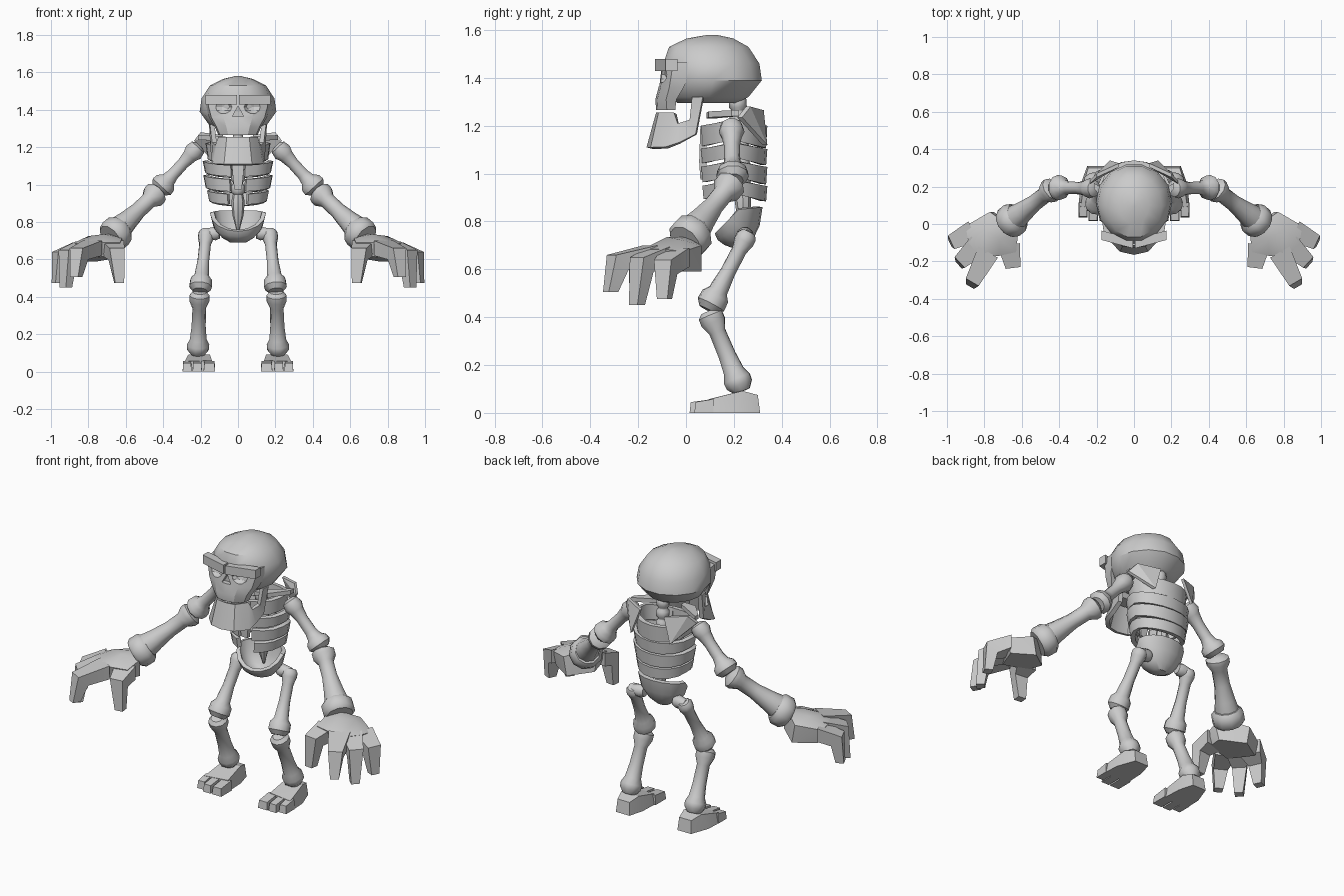
import bpy, bmesh, math
from mathutils import Vector

if "Cube" in bpy.data.objects:
    bpy.data.objects.remove(bpy.data.objects["Cube"])

BONE = bpy.data.materials.new("bone_grey")
BONE.diffuse_color = (0.6, 0.6, 0.6, 1)
BONE.use_nodes = True
BONE.node_tree.nodes["Principled BSDF"].inputs["Base Color"].default_value = BONE.diffuse_color


def finish(name, bm, angle=40):
    """Turn a bmesh into a named object, smooth below the given angle."""
    bmesh.ops.recalc_face_normals(bm, faces=bm.faces)
    me = bpy.data.meshes.new(name)
    bm.to_mesh(me)
    bm.free()
    me.materials.append(BONE)
    for p in me.polygons:
        p.use_smooth = True
    me.set_sharp_from_angle(angle=math.radians(angle))
    ob = bpy.data.objects.new(name, me)
    bpy.context.collection.objects.link(ob)
    return ob


def loft(name, rings, angle=40):
    """Skin closed rings of equal length and cap both ends."""
    bm = bmesh.new()
    rows = [[bm.verts.new(p) for p in r] for r in rings]
    n = len(rows[0])
    for a, b in zip(rows, rows[1:]):
        for i in range(n):
            bm.faces.new((a[i], a[(i + 1) % n], b[(i + 1) % n], b[i]))
    bm.faces.new(rows[0])
    bm.faces.new(rows[-1])
    return finish(name, bm, angle)


def hull(name, pts, angle=25):
    bm = bmesh.new()
    vs = [bm.verts.new(p) for p in pts]
    bmesh.ops.convex_hull(bm, input=vs)
    loose = [v for v in bm.verts if not v.link_faces]
    bmesh.ops.delete(bm, geom=loose, context='VERTS')
    return finish(name, bm, angle)


def strip(name, columns, thick):
    """Band through (top, bottom) point pairs, thickened inward."""
    bm = bmesh.new()
    cols = [[bm.verts.new(p) for p in c] for c in columns]
    for a, b in zip(cols, cols[1:]):
        bm.faces.new((a[0], b[0], b[1], a[1]))
    bmesh.ops.recalc_face_normals(bm, faces=bm.faces)
    bmesh.ops.solidify(bm, geom=bm.faces[:], thickness=thick)
    return finish(name, bm, 35)


def bone(name, a, b, profile, sides=10):
    """Lathed bone from a to b; profile holds (fraction, radius)."""
    a, b = Vector(a), Vector(b)
    q = (b - a).to_track_quat('Z', 'Y')
    rings = []
    for t, r in profile:
        c = a.lerp(b, t)
        rings.append([c + q @ Vector((r * math.cos(k * math.tau / sides),
                                      r * math.sin(k * math.tau / sides), 0))
                      for k in range(sides)])
    return loft(name, rings)


def both(points):
    return points + [(-x, y, z) for x, y, z in points if abs(x) > 1e-6]


# Cranium: stacked ovals (z, half width, front y, back y)
rings = []
for z, rx, y0, y1 in [(1.295, .10, -.04, .215), (1.32, .155, -.07, .265), (1.39, .205, -.09, .322),
                      (1.46, .195, -.10, .312), (1.53, .15, -.075, .265),
                      (1.565, .08, 0, .20), (1.58, .015, .09, .13)]:
    rings.append([(rx * math.cos(k * math.tau / 14), (y0 + y1) / 2 + (y1 - y0) / 2 * math.sin(k * math.tau / 14), z)
                  for k in range(14)])
loft("cranium", rings)

# Face with cut eye sockets and nose
rings = []
for z, w, yf, yb in [(1.265, .105, -.125, -.045), (1.31, .125, -.128, -.04), (1.36, .155, -.115, -.01),
                     (1.42, .172, -.105, .02), (1.465, .172, -.10, .02)]:
    rings.append([(w, yb, z), (w * .92, yf + .045, z), (w * .5, yf + .008, z), (0, yf, z),
                  (-w * .5, yf + .008, z), (-w * .92, yf + .045, z), (-w, yb, z)])
face = loft("face", rings, 20)
cutters = [hull("nose_cutter", [(0, y, 1.42) for y in (-.2, -.085)]
                + both([(.03, y, 1.365) for y in (-.2, -.085)]))]
for s in (1, -1):
    bm = bmesh.new()
    bmesh.ops.create_uvsphere(bm, u_segments=10, v_segments=6, radius=1)
    for v in bm.verts:
        v.co = Vector((s * .085 + v.co.x * .055, -.115 + v.co.y * .045, 1.415 + v.co.z * .038))
    cutters.append(finish("eye_cutter", bm))
for c in cutters:
    m = face.modifiers.new("cut", 'BOOLEAN')
    m.operation, m.object, m.solver = 'DIFFERENCE', c, 'EXACT'
bpy.context.view_layer.objects.active = face
for m in list(face.modifiers):
    bpy.ops.object.modifier_apply(modifier=m.name)
for c in cutters:
    bpy.data.objects.remove(c)
face.data.set_sharp_from_angle(angle=math.radians(25))

# Lower jaw: a U-shaped band with a rising branch at each end
half = [((.06, -.115, 1.255), (.075, -.148, 1.11)), ((.105, -.05, 1.255), (.135, -.085, 1.112)),
        ((.122, -.035, 1.21), (.14, -.03, 1.13)), ((.138, .015, 1.225), (.145, .04, 1.165)),
        ((.15, .025, 1.32), (.155, .07, 1.32))]
mirror = [tuple((-x, y, z) for x, y, z in c) for c in reversed(half)]
strip("lower_jaw", mirror + [((0, -.125, 1.255), (0, -.165, 1.11))] + half, .025)

# Spine: alternating wide and narrow vertebra rings, then a tapering lumbar part
prof = []
for i in range(6):
    t = i / 9
    prof += [(t, .027), (t + .02, .037), (t + .075, .037), (t + .095, .027)]
bone("spine", (0, .215, 1.32), (0, .245, .75), prof + [(.72, .036), (.85, .03), (1, .006)], 8)

# Breastbone
hull("breastbone", both([(.04, y, 1.2) for y in (.06, .085)] + [(.028, y, 1.05) for y in (.055, .08)]
                        + [(.02, y, .975) for y in (.06, .085)]))

# Ribs: four C-shaped bands, highest at the sides and taller at the back
for i, (top, bot, rx, end) in enumerate([(1.225, 1.14, .175, 168), (1.128, 1.068, .19, 168),
                                         (1.053, .988, .187, 166), (.973, .917, .168, 160)]):
    cols = []
    for k in range(-8, 9):
        a = math.radians(end * k / 8)
        x, y = math.sin(a), math.cos(a)
        drop = .025 * abs(y)
        cols.append(((rx * x, .2 + .14 * y, top - drop),
                     (rx * .93 * x, .2 + .135 * y, bot - drop - .008 * max(0, y))))
    strip("rib_%d" % (i + 1), cols, .025)

# Pelvis: open bowl, high at the back and sides, dipping to a V in front
bm = bmesh.new()
rows = []
for f, sc in [(1, 1), (.55, .88), (.2, .6), (0, .28)]:
    row = []
    for k in range(16):
        a = k * math.tau / 16
        sn = math.sin(a)
        rim = .85 + .01 * sn if sn > -.1 else .85 - .10 * abs(sn)
        row.append(bm.verts.new((.15 * sc * math.cos(a), .22 + .1 * sc * sn, .69 + (rim - .69) * f)))
    rows.append(row)
for a, b in zip(rows, rows[1:]):
    for k in range(16):
        bm.faces.new((a[k], a[(k + 1) % 16], b[(k + 1) % 16], b[k]))
bm.faces.new(rows[-1])
bmesh.ops.recalc_face_normals(bm, faces=bm.faces)
bmesh.ops.solidify(bm, geom=bm.faces[:], thickness=.022)
finish("pelvis", bm)

for s, side in ((1, "left"), (-1, "right")):
    def P(x, y, z):
        return Vector((s * x, y, z))

    # Brow bar
    hull(side + "_brow", [P(x, y + d, z) for x, y in ((.006, -.13), (.175, -.085))
                          for d in (0, .05) for z in (1.428, 1.48)])
    # Shoulder blade and collar bone
    hull(side + "_shoulder_blade", [P(x, y + d, z) for x, y, z in ((.08, .305, 1.265), (.2, .25, 1.28),
         (.235, .215, 1.235), (.13, .32, 1.12)) for d in (0, .02)])
    hull(side + "_collar_bone", [P(x, y + d, z + e) for x, y, z in ((.05, .085, 1.23), (.13, .095, 1.235),
         (.215, .19, 1.24)) for d in (0, .03) for e in (0, .025)])
    # Arm bones
    bone(side + "_upper_arm", P(.205, .19, 1.21), P(.425, .195, .97),
         [(0, .025), (.04, .046), (.15, .054), (.24, .042), (.4, .033), (.65, .034),
          (.76, .042), (.83, .064), (.92, .068), (1, .045)])
    bone(side + "_forearm", P(.425, .195, .965), P(.665, .01, .735),
         [(0, .04), (.05, .066), (.12, .066), (.22, .044), (.45, .044), (.7, .057), (.85, .068), (1, .07)])
    bone(side + "_wrist", P(.622, .045, .765), P(.682, -.005, .715),
         [(0, .07), (.25, .09), (.8, .09), (1, .075)])

    # Palm: thick at the wrist, fanning out to the knuckles
    hull(side + "_palm", [P(*p) for p in (
        (.62, -.05, .715), (.68, 0, .735), (.77, .065, .70), (.63, -.03, .61), (.75, .065, .59),
        (.72, -.08, .735), (.80, -.03, .725), (.63, -.15, .69), (.72, -.17, .69), (.82, -.18, .685),
        (.885, -.10, .685), (.90, -.01, .675), (.65, -.13, .62), (.80, -.16, .61), (.87, -.01, .59))])
    # Fingers: base, bent knuckle, drooping tip; direction in degrees
    for n, base, knuck, tip, deg in (
            ("outer_finger", (.86, -.04, .65), (.95, -.085, .61), (.965, -.09, .475), -25),
            ("middle_finger", (.83, -.11, .655), (.91, -.185, .62), (.92, -.205, .45), -43),
            ("inner_finger", (.78, -.15, .66), (.85, -.285, .63), (.865, -.315, .505), -60),
            ("thumb", (.67, -.11, .66), (.65, -.205, .63), (.635, -.21, .475), -97)):
        d = Vector((math.cos(math.radians(deg)), math.sin(math.radians(deg)), 0))
        w = Vector((-d.y, d.x, 0))
        up = Vector((0, 0, 1))
        rows = []
        for c, hw, t in ((base, .06, up * .04), (knuck, .04, (up + d) * .03), (tip, .024, d * .023)):
            c = Vector(c)
            rows.append([P(*(c + w * hw * i + t * j)) for i, j in ((1, 1), (-1, 1), (-1, -1), (1, -1))])
        loft(side + "_" + n, rows, 25)

    # Leg bones
    bone(side + "_hip_joint", P(.10, .245, .74), P(.175, .25, .735), [(0, .03), (.3, .038), (1, .03)])
    bone(side + "_thigh", P(.168, .262, .755), P(.203, .092, .43),
         [(0, .03), (.05, .043), (.12, .043), (.23, .032), (.5, .032), (.75, .041),
          (.82, .06), (.93, .062), (1, .04)])
    bone(side + "_shin", P(.205, .095, .425), P(.215, .235, .09),
         [(0, .035), (.05, .054), (.14, .054), (.26, .036), (.55, .038), (.75, .045),
          (.84, .06), (.92, .058), (1, .035)])

    # Foot and three toes
    hull(side + "_foot", [P(*p) for p in (
        (.14, .105, .06), (.285, .09, .055), (.13, .105, 0), (.295, .09, 0), (.15, .235, .092),
        (.265, .235, .092), (.135, .22, 0), (.29, .20, 0), (.165, .30, .075), (.245, .30, .075),
        (.16, .31, 0), (.25, .31, 0))])
    for i, (x, w, y) in enumerate(((.153, .031, .015), (.218, .025, .015), (.272, .024, .035))):
        hull("%s_toe_%d" % (side, i + 1), [P(x + e * w * f, yy, z) for e in (-1, 1)
             for yy, z, f in ((y, 0, 1), (y + .005, .045, .85), (.115, 0, 1), (.115, .058, .9))])
